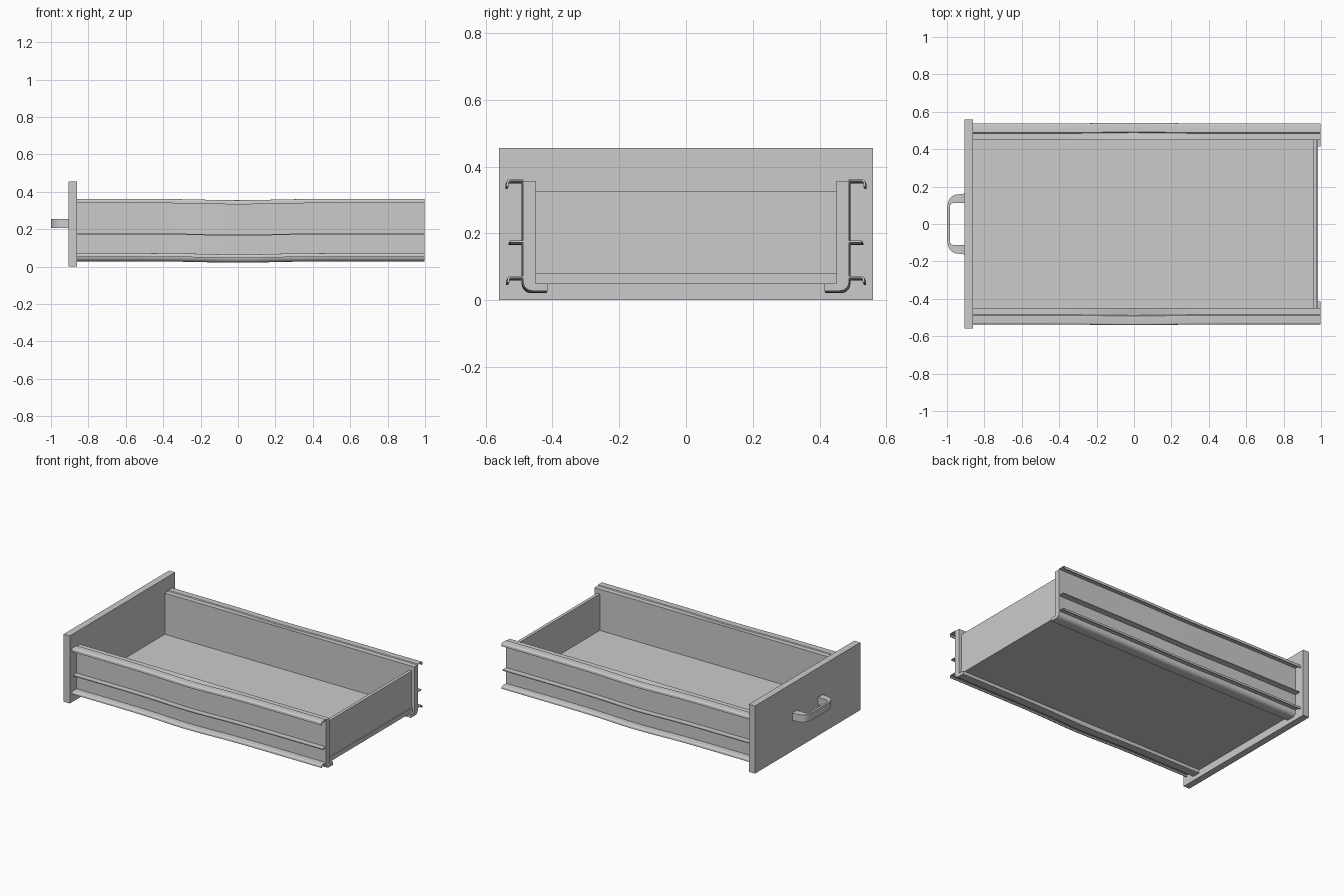
import bpy, bmesh, math

if "Cube" in bpy.data.objects:
    bpy.data.objects.remove(bpy.data.objects["Cube"])


def finish(bm, name, smooth=False):
    bmesh.ops.recalc_face_normals(bm, faces=bm.faces)
    me = bpy.data.meshes.new(name)
    bm.to_mesh(me)
    bm.free()
    ob = bpy.data.objects.new(name, me)
    bpy.context.collection.objects.link(ob)
    if smooth:
        bpy.ops.object.select_all(action='DESELECT')
        bpy.context.view_layer.objects.active = ob
        ob.select_set(True)
        bpy.ops.object.shade_smooth_by_angle(angle=math.radians(35))
    return ob


def box(name, x0, x1, y0, y1, z0, z1):
    bm = bmesh.new()
    bmesh.ops.create_cube(bm, size=1)
    for v in bm.verts:
        v.co.x = x0 + (v.co.x + .5) * (x1 - x0)
        v.co.y = y0 + (v.co.y + .5) * (y1 - y0)
        v.co.z = z0 + (v.co.z + .5) * (z1 - z0)
    return finish(bm, name)


def loft(name, rings):
    bm = bmesh.new()
    loops = [[bm.verts.new(p) for p in r] for r in rings]
    n = len(loops[0])
    for a, b in zip(loops, loops[1:]):
        for i in range(n):
            j = (i + 1) % n
            bm.faces.new((a[i], a[j], b[j], b[i]))
    bm.faces.new(loops[0])
    bm.faces.new(loops[-1])
    return finish(bm, name, True)


def arc(cx, cz, r, a0, a1, n=6):
    return [(cx + r * math.cos(math.radians(a0 + (a1 - a0) * i / n)),
             cz + r * math.sin(math.radians(a0 + (a1 - a0) * i / n)))
            for i in range(n + 1)]


def lipped_flange(y, top, end, lip):
    # outward sheet with a rounded edge and a small down-turned lip
    t, r = .006, .01
    return ([(y, top - t), (end - r, top - t)]
            + [(end - t, top - r), (end - t, lip), (end, lip)]
            + arc(end - r, top - r, r, 0, 90, 4) + [(y, top)])


# Flat panels
box("front_panel", -.905, -.86, -.56, .56, 0, .455)
box("drawer_bottom", -.86, .983, -.45, .45, .05, .08)
box("back_panel", .957, .978, -.45, .45, .08, .325)

# Side rails: wall, inward foot and three outward flanges, bowed mid-length
W = .488
profile = [(.45, .357), (.45, .05), (.414, .05), (.414, .028)]
profile += arc(W - .028, .056, .028, -90, 0)
profile += lipped_flange(W, .072, .535, .053)
profile += [(W, .172), (.527, .172), (.527, .178), (W, .178)]
profile += lipped_flange(W, .362, .537, .340)
profile += [(W - .004, .357)]
steps = 24
for name, side in (("left_rail", -1), ("right_rail", 1)):
    rings = []
    for k in range(steps + 1):
        x = -.86 + 1.857 * k / steps
        bow = math.exp(-(x / .25) ** 2)
        ring = []
        for y, z in profile:
            w = bow if (y > .452 or z < .04) else 0
            ring.append((x, side * (y + .004 * w), z - .007 * w))
        rings.append(ring)
    loft(name, rings)

# Handle: C-shaped outline swept in height
half_out = [(-.905, .163), (-.925, .160), (-.95, .158), (-.97, .150),
            (-.985, .136), (-.995, .115), (-1, .085)]
half_in = [(-.985, .085), (-.983, .100), (-.977, .109), (-.965, .113), (-.905, .113)]
outline = half_out + [(x, -y) for x, y in reversed(half_out)]
outline += [(x, -y) for x, y in reversed(half_in)] + half_in
outline = outline[:7] + outline[7:14] + outline[14:]
handle = loft("handle", [[(x, y, z) for x, y in outline] for z in (.206, .256)])
